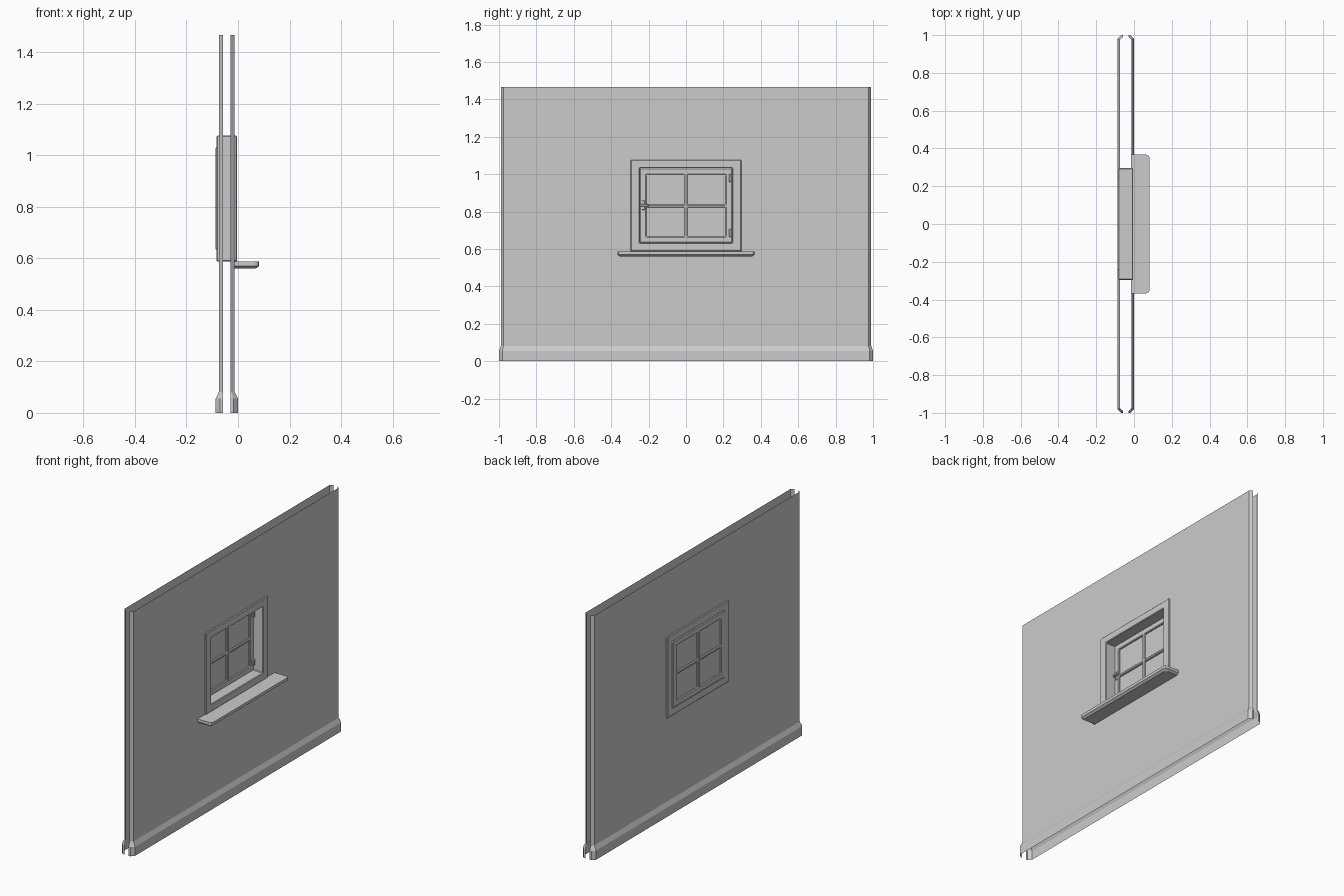
import bpy, bmesh
from mathutils import Vector

if "Cube" in bpy.data.objects:
    bpy.data.objects.remove(bpy.data.objects["Cube"])


def make_object(name, verts, faces):
    mesh = bpy.data.meshes.new(name)
    mesh.from_pydata(verts, [], faces)
    bm = bmesh.new()
    bm.from_mesh(mesh)
    loose = [v for v in bm.verts if not v.link_faces]
    bmesh.ops.delete(bm, geom=loose, context='VERTS')
    bmesh.ops.recalc_face_normals(bm, faces=bm.faces)
    bm.to_mesh(mesh)
    bm.free()
    obj = bpy.data.objects.new(name, mesh)
    bpy.context.collection.objects.link(obj)
    return obj


def grid_faces(rows, cols, holes=()):
    return [(r * cols + c, r * cols + c + 1, (r + 1) * cols + c + 1, (r + 1) * cols + c)
            for r in range(rows - 1) for c in range(cols - 1) if (r, c) not in holes]


def bevel(obj, width, segments=1):
    mod = obj.modifiers.new("bevel", 'BEVEL')
    mod.width, mod.segments = width, segments
    mod.limit_method = 'ANGLE'


def holed_plate(name, ys, zs, holes, x0, x1, width):
    verts = [((x0 + x1) / 2, y, z) for z in zs for y in ys]
    obj = make_object(name, verts, grid_faces(len(zs), len(ys), holes))
    mod = obj.modifiers.new("thickness", 'SOLIDIFY')
    mod.thickness, mod.offset = x1 - x0, 0
    bevel(obj, width)
    return obj


def box(name, lo, hi, width=0.0):
    verts = [(x, y, z) for x in (lo[0], hi[0]) for y in (lo[1], hi[1]) for z in (lo[2], hi[2])]
    faces = [(0, 1, 3, 2), (4, 6, 7, 5), (0, 4, 5, 1), (2, 3, 7, 6), (0, 2, 6, 4), (1, 5, 7, 3)]
    obj = make_object(name, verts, faces)
    if width:
        bevel(obj, width)
    return obj


# Two wall skins: open sheets with bent ends, flared skirting and a window hole
base_end = [(-0.029, 1.0), (-0.018, 1.0), (0.0, 0.982)]
wall_end = [(-0.029, 0.99), (-0.027, 0.988), (-0.013, 0.976)]
levels = [(0.0, base_end), (0.055, base_end), (0.082, wall_end),
          (0.61, wall_end), (1.055, wall_end), (1.467, wall_end)]
for name, sign in (("inner_wall", 1), ("outer_wall", -1)):
    verts = []
    for z, end in levels:
        face_x = end[-1][0]
        row = [(x, -y) for x, y in end] + [(face_x, -0.27), (face_x, 0.27)] + end[::-1]
        verts += [(x if sign > 0 else -0.087 - x, y, z) for x, y in row]
    make_object(name, verts, grid_faces(len(levels), 8, {(3, 3)}))

# Fixed window frame
holed_plate("window_frame", [-0.296, -0.246, 0.246, 0.296], [0.587, 0.633, 1.032, 1.077],
            {(1, 1)}, -0.083, -0.004, 0.004)

# Opening sash with four panes
holed_plate("window_sash", [-0.246, -0.212, -0.009, 0.009, 0.212, 0.246],
            [0.633, 0.666, 0.821, 0.837, 0.997, 1.032],
            {(1, 1), (1, 3), (3, 1), (3, 3)}, -0.087, -0.067, 0.004)
make_object("window_glass", [(-0.077, y, z) for z in (0.65, 1.01) for y in (-0.23, 0.23)],
            grid_faces(2, 2))

# Latch handle and hinges on the room side
box("handle_plate", (-0.068, -0.236, 0.808), (-0.062, -0.220, 0.858), 0.002)
box("handle_lever", (-0.062, -0.244, 0.827), (-0.050, -0.200, 0.840), 0.003)
for i, z in enumerate((0.665, 0.958)):
    box(f"hinge_{i + 1}", (-0.070, 0.229, z), (-0.056, 0.243, z + 0.042), 0.003)

# Window sill with clipped front corners and an undercut edge
top = [(-0.017, -0.367), (0.066, -0.367), (0.077, -0.362), (0.082, -0.351)]
top += [(x, -y) for x, y in top[::-1]]
n = len(top)
verts = [(x * s - o, y * t, z) for z, s, t, o in
         ((0.587, 1, 1, 0), (0.570, 1, 1, 0), (0.560, 0.86, 0.966, 0.002)) for x, y in top]
faces = [tuple(range(n)), tuple(range(2 * n, 3 * n))]
faces += [(k * n + i, k * n + (i + 1) % n, (k + 1) * n + (i + 1) % n, (k + 1) * n + i)
          for k in range(2) for i in range(n)]
make_object("window_sill", verts, faces)
